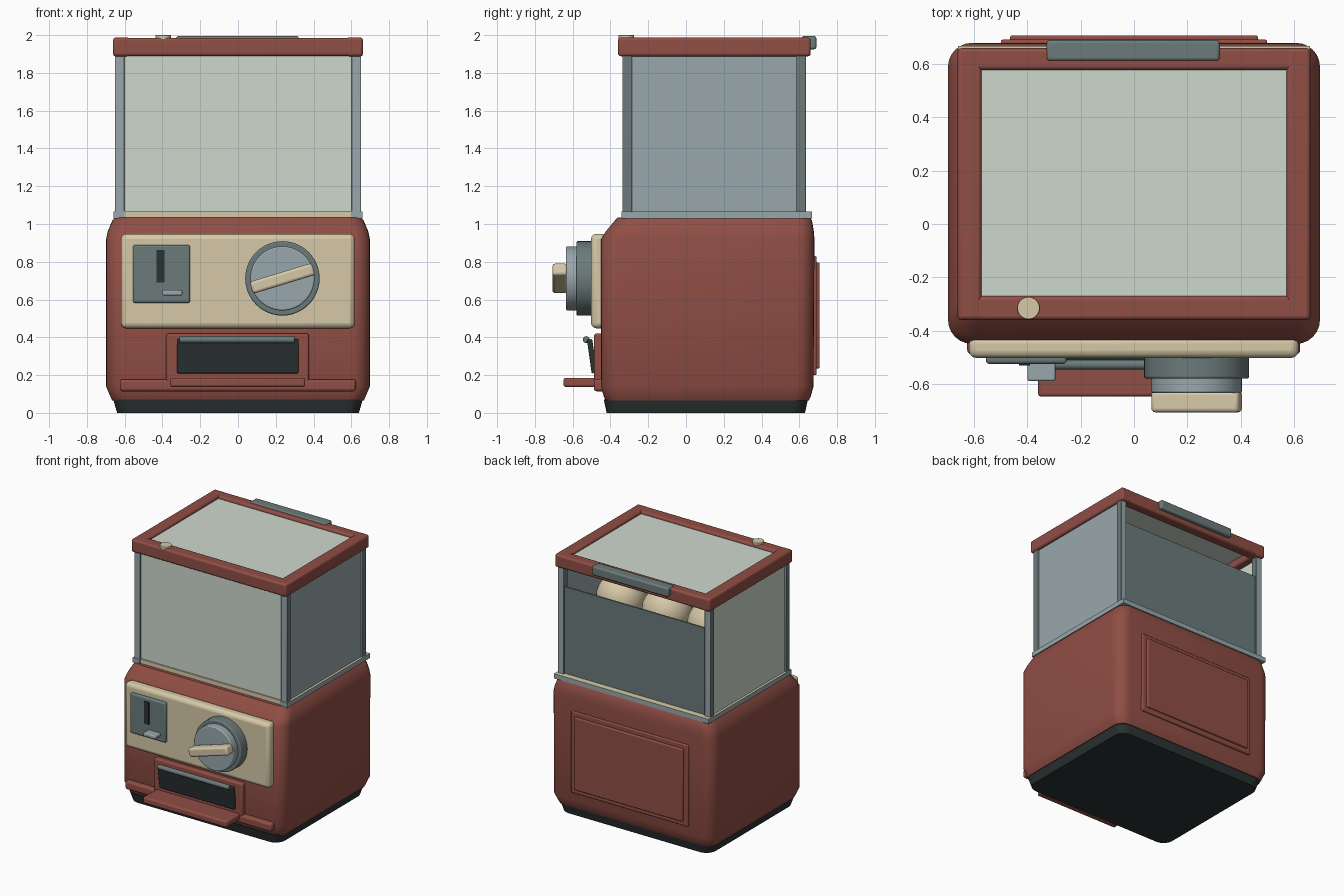
import bpy, bmesh, math
from mathutils import Matrix, Vector

if "Cube" in bpy.data.objects:
    bpy.data.objects.remove(bpy.data.objects["Cube"], do_unlink=True)


def material(name, r, g, b):
    lin = [((c / 255 + 0.055) / 1.055) ** 2.4 for c in (r, g, b)] + [1]
    m = bpy.data.materials.new(name)
    m.use_nodes = True
    m.diffuse_color = lin
    bsdf = m.node_tree.nodes["Principled BSDF"]
    bsdf.inputs["Base Color"].default_value = lin
    bsdf.inputs["Roughness"].default_value = 0.6
    return m


RED = material("brick red", 144, 78, 69)
CREAM = material("cream", 214, 201, 168)
PALE = material("pale glass", 206, 216, 206)
STEEL = material("blue grey", 152, 167, 172)
SLATE = material("slate", 108, 123, 123)
DARK = material("charcoal", 42, 50, 50)


def finish(name, bm, mats, bevel=0.0, rule=None):
    """Turn a bmesh into a smooth-shaded object, with an optional face colour rule."""
    bmesh.ops.recalc_face_normals(bm, faces=bm.faces)
    if rule:
        for f in bm.faces:
            f.material_index = rule(f)
    me = bpy.data.meshes.new(name)
    bm.to_mesh(me)
    bm.free()
    ob = bpy.data.objects.new(name, me)
    bpy.context.collection.objects.link(ob)
    for m in mats:
        me.materials.append(m)
    if bevel:
        mod = ob.modifiers.new("bevel", "BEVEL")
        mod.width, mod.segments, mod.limit_method = bevel, 3, "ANGLE"
    bpy.ops.object.select_all(action="DESELECT")
    ob.select_set(True)
    bpy.context.view_layer.objects.active = ob
    bpy.ops.object.shade_smooth_by_angle(angle=math.radians(35))
    return ob


def box(name, x, y, z, mat, bevel=0.0, rule=None):
    """Box from (min, max) ranges; mat may be a list used by the rule."""
    bm = bmesh.new()
    bmesh.ops.create_cube(bm, size=1)
    for v in bm.verts:
        v.co = Vector([(a + b) / 2 + c * (b - a) for (a, b), c in zip((x, y, z), v.co)])
    return finish(name, bm, mat if isinstance(mat, list) else [mat], bevel, rule)


def cylinder(name, centre, radius, depth, axis, mat, bevel=0.0, sides=48):
    bm = bmesh.new()
    turn = Vector((0, 0, 1)).rotation_difference(Vector(axis)).to_matrix().to_4x4()
    bmesh.ops.create_cone(bm, cap_ends=True, segments=sides, radius1=radius, radius2=radius,
                          depth=depth, matrix=Matrix.Translation(centre) @ turn)
    return finish(name, bm, [mat], bevel)


def loft(name, rings, mat, bevel=0.0):
    """Stack of rounded rectangles: (z, half width, front y, back y, corner radius)."""
    bm, loops, steps = bmesh.new(), [], 6
    for z, w, y0, y1, r in rings:
        ring = []
        corners = ((w - r, y1 - r), (r - w, y1 - r), (r - w, y0 + r), (w - r, y0 + r))
        for k, (cx, cy) in enumerate(corners):
            for i in range(steps + 1):
                a = math.pi / 2 * (k + i / steps)
                ring.append(bm.verts.new((cx + r * math.cos(a), cy + r * math.sin(a), z)))
        loops.append(ring)
    for lo, hi in zip(loops, loops[1:]):
        for i in range(len(lo)):
            j = (i + 1) % len(lo)
            bm.faces.new((lo[i], lo[j], hi[j], hi[i]))
    bm.faces.new(loops[0])
    bm.faces.new(loops[-1])
    return finish(name, bm, [mat], bevel)


# Base and body
loft("base", [(0, 0.64, -0.42, 0.63, 0.08), (0.07, 0.66, -0.435, 0.645, 0.08)], DARK)
loft("body", [(0.065, 0.665, -0.425, 0.65, 0.08), (0.085, 0.675, -0.435, 0.66, 0.085),
              (0.14, 0.698, -0.45, 0.675, 0.09), (0.92, 0.698, -0.45, 0.68, 0.09),
              (0.96, 0.69, -0.425, 0.677, 0.09), (1.02, 0.665, -0.375, 0.667, 0.08),
              (1.035, 0.65, -0.36, 0.655, 0.07)], RED)

# Raised service panel on the back
box("back_panel", (-0.5, 0.5), (0.66, 0.692), (0.2, 0.83), RED, 0.008)
box("back_panel_inset", (-0.465, 0.465), (0.66, 0.708), (0.235, 0.795), RED, 0.008)

# Collar between the body and the display case
top_cream = lambda f: 1 if f.normal.z > 0.5 else 0
box("front_collar", (-0.61, 0.61), (-0.335, -0.27), (1.03, 1.068), CREAM)
box("back_collar", (-0.66, 0.66), (0.6, 0.668), (1.03, 1.066), [STEEL, CREAM], 0, top_cream)
for side, s in (("left", 1), ("right", -1)):
    box(side + "_collar", sorted((s * 0.6, s * 0.66)), (-0.342, 0.6), (1.03, 1.066),
        [STEEL, CREAM], 0, top_cream)
box("case_floor", (-0.62, 0.62), (-0.3, 0.62), (1.02, 1.055), CREAM)

# Corner posts
facing = lambda f: 1 if abs(f.normal.y) > 0.5 else 0
for side, s in (("left", 1), ("right", -1)):
    for end, y in (("front", -0.336), ("back", 0.585)):
        box(f"{end}_{side}_post", sorted((s * 0.602, s * 0.652)), (y, y + 0.05), (1.06, 1.9),
            [SLATE, STEEL], 0.005, facing)

# Panes; the back one stops short of the lid
box("front_pane", (-0.605, 0.605), (-0.325, -0.31), (1.06, 1.9), PALE)
box("left_pane", (0.63, 0.642), (-0.29, 0.59), (1.06, 1.9), STEEL)
box("right_pane", (-0.642, -0.63), (-0.29, 0.59), (1.06, 1.9), PALE)
box("back_pane", (-0.605, 0.605), (0.608, 0.62), (1.06, 1.735), SLATE)

# Lid frame, top pane, rear handle and button
for side, s in (("left", 1), ("right", -1)):
    box(side + "_lid_rail", sorted((s * 0.572, s * 0.662)), (-0.36, 0.66), (1.888, 1.987), RED, 0.015)
for end, y in (("front", (-0.36, -0.27)), ("back", (0.578, 0.66))):
    box(end + "_lid_rail", (-0.652, 0.652), y, (1.889, 1.986), RED, 0.015)
box("top_pane", (-0.6, 0.6), (-0.3, 0.6), (1.94, 1.965), PALE)
box("rear_handle", (-0.328, 0.322), (0.612, 0.69), (1.925, 1.995), SLATE, 0.012)
cylinder("lid_button", (-0.396, -0.316, 1.985), 0.042, 0.03, (0, 0, 1), CREAM, 0.004, 24)

# Two-coloured capsules in the case
for layer, z in enumerate((1.24, 1.61)):
    for row, y in enumerate((-0.09, 0.3)):
        for col, x in enumerate((-0.39, 0.0, 0.39)):
            bm = bmesh.new()
            bmesh.ops.create_uvsphere(bm, u_segments=24, v_segments=16, radius=0.18)
            n = layer * 6 + row * 3 + col
            ob = finish(f"capsule_{n + 1}", bm, [STEEL, CREAM], 0,
                        lambda f: 1 if f.calc_center_median().z > 0 else 0)
            ob.location = (x - 0.05 if row else x, y, z)
            ob.rotation_euler = (0.5 * n, 0.7 + 0.4 * n, 0)

# Control plate with coin slot
box("control_plate", (-0.62, 0.618), (-0.503, -0.42), (0.448, 0.948), CREAM, 0.028)
box("coin_plate", (-0.556, -0.253), (-0.525, -0.49), (0.582, 0.89), SLATE, 0.012)
box("coin_slot", (-0.432, -0.39), (-0.532, -0.52), (0.69, 0.862), DARK)
box("coin_return_lever", (-0.4, -0.295), (-0.59, -0.51), (0.622, 0.65), STEEL, 0.008)

# Turning dial
DIAL_X, DIAL_Z = 0.235, 0.712
cylinder("dial_ring", (DIAL_X, -0.535, DIAL_Z), 0.197, 0.09, (0, -1, 0), SLATE, 0.008)
cylinder("dial_face", (DIAL_X, -0.6, DIAL_Z), 0.17, 0.07, (0, -1, 0), STEEL, 0.008)
grip = box("dial_grip", (-0.172, 0.172), (-0.04, 0.04), (-0.033, 0.033), CREAM, 0.015)
grip.location = (DIAL_X, -0.667, DIAL_Z)
grip.rotation_euler = (0, -math.radians(17), 0)

# Dispensing chute
box("chute_frame", (-0.38, 0.376), (-0.487, -0.42), (0.15, 0.42), RED, 0.012)
door = box("chute_door", (-0.323, 0.32), (-0.014, 0.014), (-0.09, 0.09), DARK, 0.006)
door.location = (0, -0.498, 0.3)
door.rotation_euler = (math.radians(8), 0, 0)
cylinder("door_hinge", (-0.005, -0.528, 0.388), 0.018, 0.61, (1, 0, 0), SLATE, 0.003, 16)
box("front_ledge", (-0.626, 0.624), (-0.488, -0.42), (0.114, 0.178), RED, 0.015)
box("chute_tray", (-0.36, 0.356), (-0.648, -0.43), (0.137, 0.186), RED, 0.012)
